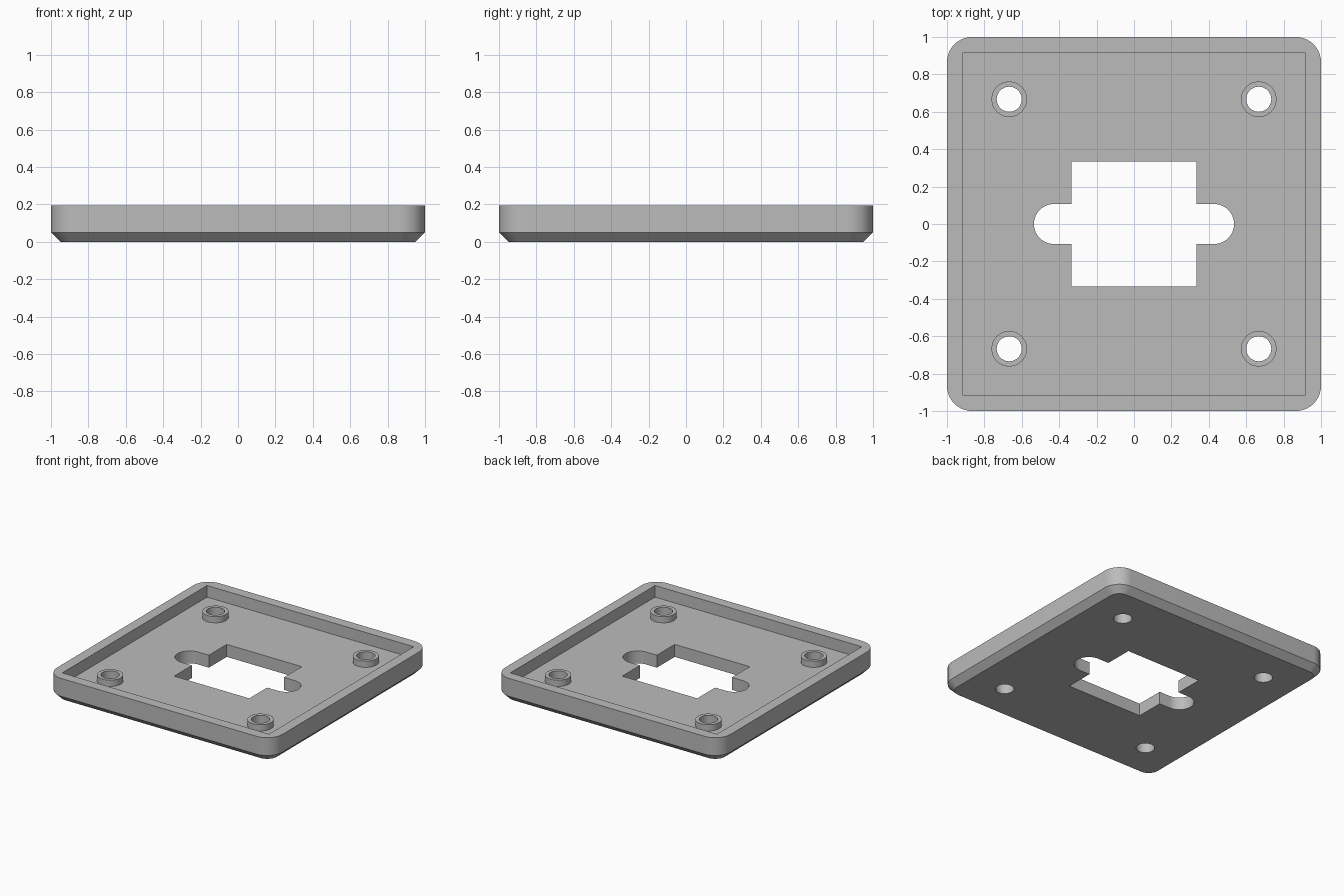
import bpy
import bmesh
from math import cos, sin, pi

if "Cube" in bpy.data.objects:
    bpy.data.objects.remove(bpy.data.objects["Cube"])

HEIGHT, FLOOR, CHAMFER = 0.193, 0.1, 0.05
HOLE_R, BOSS_R, BOSS_TOP, SPACING = 0.067, 0.095, 0.15, 0.667

grey = bpy.data.materials.new("light grey")
grey.use_nodes = True
colour = (0.5, 0.5, 0.5, 1)
grey.diffuse_color = colour
grey.node_tree.nodes["Principled BSDF"].inputs["Base Color"].default_value = colour


def rounded_rect(hx, hy, r, steps=10):
    """Outline of a rectangle with rounded corners, counter-clockwise."""
    pts = []
    for i, (sx, sy) in enumerate([(1, 1), (-1, 1), (-1, -1), (1, -1)]):
        for k in range(steps + 1):
            a = (i + k / steps) * pi / 2
            pts.append((sx * (hx - r) + r * cos(a), sy * (hy - r) + r * sin(a)))
    return pts


def circle(r, n=48):
    return [(r * cos(2 * pi * i / n), r * sin(2 * pi * i / n)) for i in range(n)]


def loft(name, rings, closed=False, at=(0, 0)):
    """Skin (outline, height) rings; cap the ends or join them into a tube."""
    bm = bmesh.new()
    loops = [[bm.verts.new((x + at[0], y + at[1], z)) for x, y in outline]
             for outline, z in rings]
    pairs = list(zip(loops, loops[1:]))
    if closed:
        pairs.append((loops[-1], loops[0]))
    else:
        bm.faces.new(loops[0][::-1])
        bm.faces.new(loops[-1])
    for low, high in pairs:
        for i in range(len(low)):
            j = (i + 1) % len(low)
            bm.faces.new((low[i], low[j], high[j], high[i]))
    bmesh.ops.remove_doubles(bm, verts=bm.verts, dist=1e-5)
    bmesh.ops.recalc_face_normals(bm, faces=bm.faces)
    mesh = bpy.data.meshes.new(name)
    bm.to_mesh(mesh)
    bm.free()
    mesh.materials.append(grey)
    obj = bpy.data.objects.new(name, mesh)
    bpy.context.collection.objects.link(obj)
    return obj


def cut(body, cutter):
    """Subtract a cutter for good and discard it."""
    mod = body.modifiers.new("cut", "BOOLEAN")
    mod.operation, mod.solver, mod.object = "DIFFERENCE", "EXACT", cutter
    graph = bpy.context.evaluated_depsgraph_get()
    graph.update()
    mesh = bpy.data.meshes.new_from_object(body.evaluated_get(graph))
    body.modifiers.clear()
    body.data = mesh
    bpy.data.objects.remove(cutter)


def prism(outline, bottom, at=(0, 0)):
    return loft("cutter", [(outline, bottom), (outline, 0.5)], at=at)


# Tray body with a chamfered underside
inset = 1 - CHAMFER
outer = rounded_rect(1, 1, 0.135)
tray = loft("tray", [(rounded_rect(inset, inset, 0.135 - CHAMFER), 0),
                     (outer, CHAMFER), (outer, HEIGHT)])

# Recess, square window and round-ended slot
cut(tray, prism(rounded_rect(0.917, 0.917, 0.008, 3), FLOOR))
cut(tray, prism([(0.333, 0.333), (-0.333, 0.333), (-0.333, -0.333), (0.333, -0.333)], -0.5))
cut(tray, prism(rounded_rect(0.535, 0.107, 0.107, 14), -0.5))

# Screw holes with raised bosses
parts = [tray]
for sx, side in ((-1, "right"), (1, "left")):
    for sy, end in ((-1, "front"), (1, "back")):
        at = (sx * SPACING, sy * SPACING)
        cut(tray, prism(circle(HOLE_R), -0.5, at))
        big, small = circle(BOSS_R), circle(HOLE_R)
        parts.append(loft(f"screw_boss_{end}_{side}",
                          [(big, FLOOR), (big, BOSS_TOP), (small, BOSS_TOP), (small, FLOOR)],
                          closed=True, at=at))

# Smooth the curved walls, keep the edges crisp
bpy.ops.object.select_all(action="DESELECT")
for obj in parts:
    obj.select_set(True)
bpy.context.view_layer.objects.active = tray
bpy.ops.object.shade_smooth_by_angle(angle=pi / 6)
